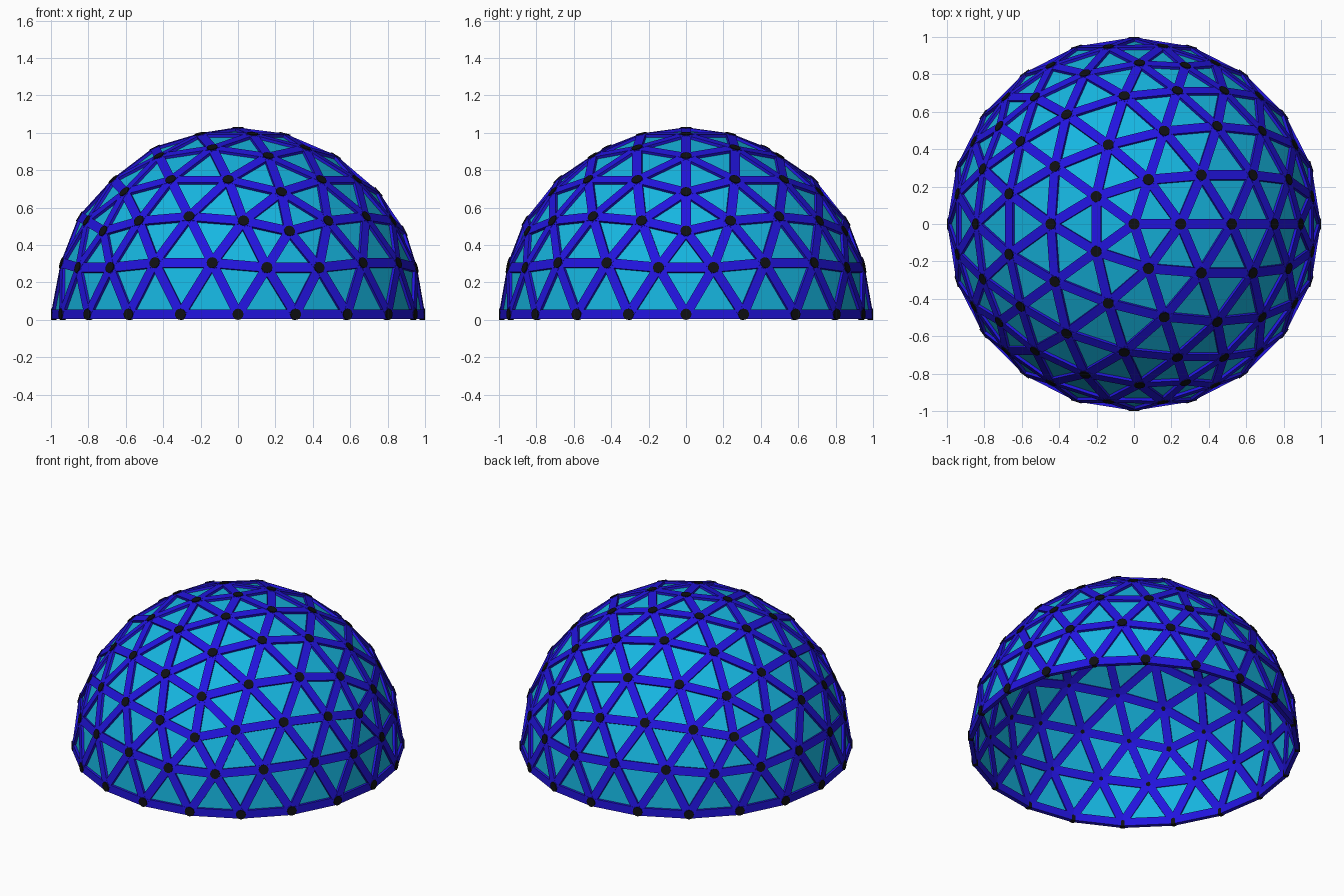
import bpy, bmesh
from math import cos, sin, radians, sqrt
from mathutils import Vector, Matrix

if "Cube" in bpy.data.objects:
    bpy.data.objects.remove(bpy.data.objects["Cube"])

FREQ = 4           # subdivisions per icosahedron edge
R = 0.985          # frame centre-line radius
LIFT = 0.03        # height of the equator above the ground
STRUT_W, STRUT_D = 0.052, 0.026
HUB_R, HUB_D = 0.03, 0.03


def make_object(name, bm, color):
    mesh = bpy.data.meshes.new(name)
    bm.to_mesh(mesh)
    bm.free()
    mat = bpy.data.materials.new(name + "_color")
    mat.diffuse_color = (*color, 1)
    mat.use_nodes = True
    mat.node_tree.nodes["Principled BSDF"].inputs["Base Color"].default_value = mat.diffuse_color
    mesh.materials.append(mat)
    ob = bpy.data.objects.new(name, mesh)
    ob.location.z = LIFT
    bpy.context.collection.objects.link(ob)
    return ob


def ring_point(i, z, offset):
    a = radians(72 * i + offset)
    r = sqrt(1 - z * z)
    return Vector((r * cos(a), r * sin(a), z))


# Icosahedron faces with a corner at the top
h = 1 / sqrt(5)
top = Vector((0, 0, 1))
tris = []
for i in range(5):
    u0, u1 = ring_point(i, h, 0), ring_point(i + 1, h, 0)
    l0, l1 = ring_point(i, -h, 36), ring_point(i + 1, -h, 36)
    tris += [(top, u0, u1), (u0, l0, u1), (u1, l0, l1)]

# Panels: subdivided faces pushed to the sphere, upper half only
bm = bmesh.new()
for a, b, c in tris:
    def pt(i, j):
        p = a + (b - a) * (i / FREQ) + (c - a) * (j / FREQ)
        return p.normalized() * R
    for i in range(FREQ):
        for j in range(FREQ - i):
            cells = [(pt(i, j), pt(i + 1, j), pt(i, j + 1))]
            if i + j < FREQ - 1:
                cells.append((pt(i + 1, j), pt(i + 1, j + 1), pt(i, j + 1)))
            for cell in cells:
                if min(p.z for p in cell) > -0.001:
                    bm.faces.new([bm.verts.new(p) for p in cell])
bmesh.ops.remove_doubles(bm, verts=bm.verts, dist=0.001)
bmesh.ops.recalc_face_normals(bm, faces=bm.faces)
nodes = [v.co.copy() for v in bm.verts]
edges = [(e.verts[0].co.copy(), e.verts[1].co.copy()) for e in bm.edges]
make_object("panels", bm, (0.008, 0.47, 0.75))

# Struts: one flat bar along every edge, its wide side facing outwards
bm = bmesh.new()
for p, q in edges:
    mid = (p + q) / 2
    along = (q - p).normalized()
    out = mid.normalized()
    side = out.cross(along)
    m = Matrix((along * (q - p).length, side * STRUT_W, out * STRUT_D)).transposed().to_4x4()
    m.translation = mid
    bmesh.ops.create_cube(bm, size=1, matrix=m)
make_object("struts", bm, (0.016, 0.007, 0.74))

# Hubs: a round plate at every joint
bm = bmesh.new()
for p in nodes:
    m = Matrix.Translation(p) @ p.to_track_quat('Z', 'Y').to_matrix().to_4x4()
    bmesh.ops.create_cone(bm, cap_ends=True, segments=12, radius1=HUB_R,
                          radius2=HUB_R, depth=HUB_D, matrix=m)
make_object("hubs", bm, (0.005, 0.005, 0.006))
